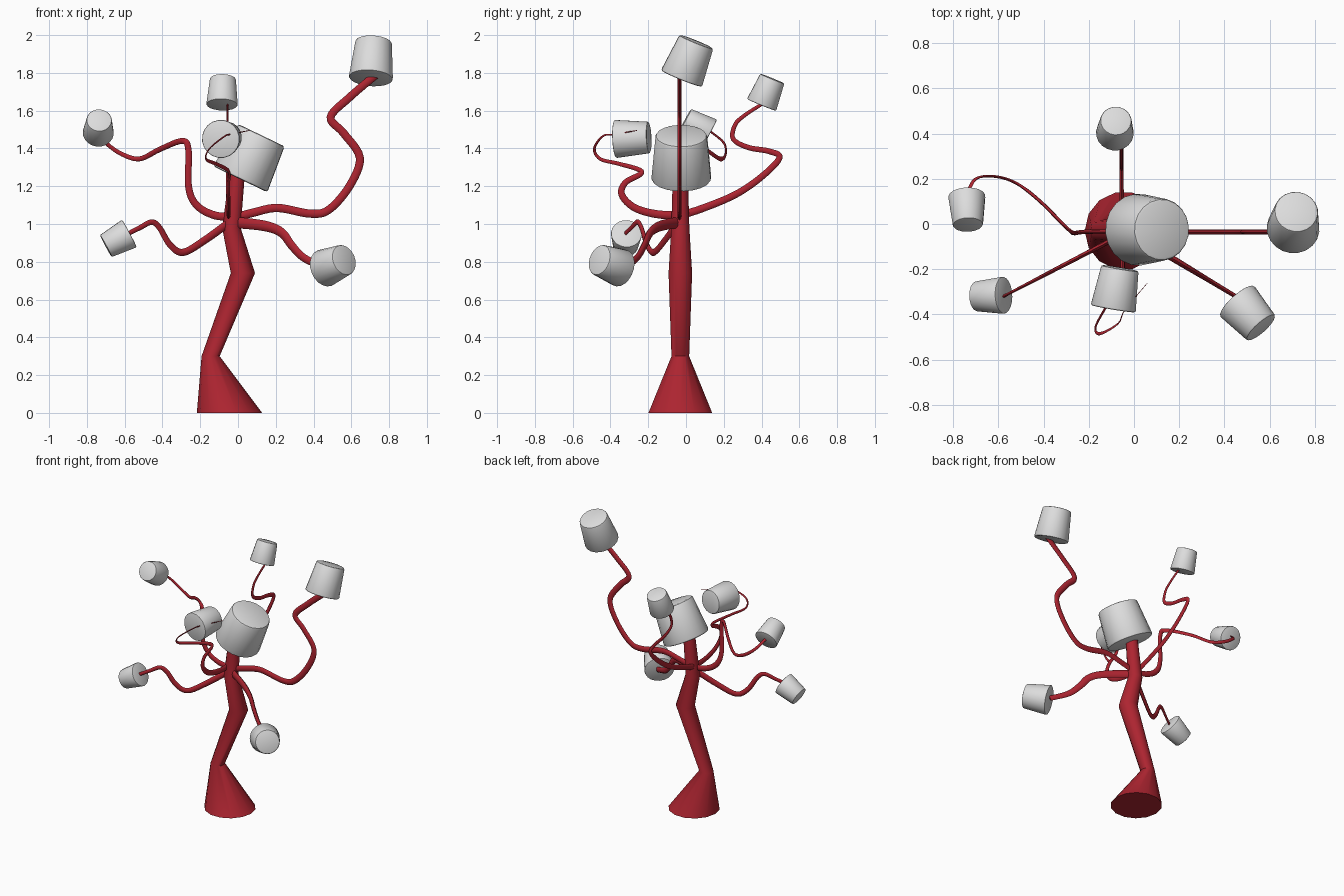
import bpy, bmesh, math
from mathutils import Vector

cube = bpy.data.objects.get("Cube")
if cube:
    bpy.data.objects.remove(cube, do_unlink=True)


def make_material(name, color):
    mat = bpy.data.materials.new(name)
    mat.use_nodes = True
    mat.diffuse_color = color
    mat.node_tree.nodes["Principled BSDF"].inputs["Base Color"].default_value = color
    return mat


red = make_material("bark red", (0.42, 0.018, 0.03, 1))
grey = make_material("pale grey", (0.72, 0.72, 0.72, 1))


def finish(bm, name, mat, angle):
    bmesh.ops.recalc_face_normals(bm, faces=bm.faces[:])
    mesh = bpy.data.meshes.new(name)
    bm.to_mesh(mesh)
    bm.free()
    mesh.materials.append(mat)
    obj = bpy.data.objects.new(name, mesh)
    bpy.context.collection.objects.link(obj)
    bpy.ops.object.select_all(action='DESELECT')
    obj.select_set(True)
    bpy.context.view_layer.objects.active = obj
    bpy.ops.object.shade_smooth_by_angle(angle=math.radians(angle))
    return obj


def ring(bm, centre, u, v, sides):
    """One elliptical loop with half axes u and v."""
    turns = [math.tau * i / sides for i in range(sides)]
    return [bm.verts.new(centre + u * math.cos(a) + v * math.sin(a)) for a in turns]


def loft(bm, rings):
    """Skin consecutive loops and close both ends."""
    for low, high in zip(rings, rings[1:]):
        for i in range(len(low)):
            j = (i + 1) % len(low)
            bm.faces.new((low[i], low[j], high[j], high[i]))
    bm.faces.new(rings[0][::-1])
    bm.faces.new(rings[-1])


def smooth_path(points, steps=6):
    """Rounded path that passes through every point."""
    pts = [Vector(p) for p in points]
    pts = [2 * pts[0] - pts[1]] + pts + [2 * pts[-1] - pts[-2]]
    path = []
    for a, b, c, d in zip(pts, pts[1:], pts[2:], pts[3:]):
        for s in range(steps):
            t = s / steps
            path.append(b + (c - a) * t / 2 + (2 * a - 5 * b + 4 * c - d) * t**2 / 2
                        + (3 * b - a - 3 * c + d) * t**3 / 2)
    return path + [pts[-2]]


def arm(name, points, flat_axis, start, end):
    """Tapering branch, half as thick along flat_axis as across it."""
    path = smooth_path(points)
    bm = bmesh.new()
    rings = []
    last = len(path) - 1
    for i, p in enumerate(path):
        tangent = (path[min(i + 1, last)] - path[max(i - 1, 0)]).normalized()
        wide = tangent.cross(Vector(flat_axis)).normalized()
        thin = wide.cross(tangent)
        r = start + (end - start) * i / last
        rings.append(ring(bm, p, wide * r, thin * r * 0.5, 8))
    loft(bm, rings)
    finish(bm, name, red, 60)


def cap(name, base, top, base_radius, top_radius):
    """Tapered drum with softened rims."""
    base, top = Vector(base), Vector(top)
    axis = (top - base).normalized()
    u = axis.orthogonal().normalized()
    v = axis.cross(u)
    bm = bmesh.new()
    rings = [ring(bm, base, u * base_radius, v * base_radius, 20),
             ring(bm, top, u * top_radius, v * top_radius, 20)]
    loft(bm, rings)
    rims = [e for e in bm.edges if any(len(f.verts) > 4 for f in e.link_faces)]
    bmesh.ops.bevel(bm, geom=rims, offset=base_radius * 0.08, segments=2,
                    profile=0.5, affect='EDGES')
    finish(bm, name, grey, 35)


# Trunk: flared foot and a crooked stem
DEPTH = -0.03
stem = [(-0.045, 0, 0.173), (-0.145, 0.3, 0.048), (0.026, 0.74, 0.064),
        (-0.035, 0.98, 0.049), (-0.005, 1.26, 0.041)]
bm = bmesh.new()
loft(bm, [ring(bm, Vector((x, DEPTH, z)), Vector((r, 0, 0)), Vector((0, r, 0)), 14)
          for x, z, r in stem])
finish(bm, "trunk", red, 45)

# Left upper arm, flat in depth
profile = [(-0.03, 1.03), (0.08, 1.06), (0.21, 1.085), (0.38, 1.055), (0.48, 1.075),
           (0.59, 1.2), (0.645, 1.35), (0.56, 1.48), (0.49, 1.565), (0.59, 1.67),
           (0.73, 1.79)]
arm("left_upper_arm", [(x, -0.035, z) for x, z in profile], (0, 1, 0), 0.022, 0.021)

# Back arm, flat sideways
profile = [(-0.05, 1.04), (0.08, 1.08), (0.26, 1.155), (0.4, 1.25), (0.495, 1.35),
           (0.44, 1.385), (0.33, 1.405), (0.25, 1.45), (0.26, 1.525), (0.31, 1.575),
           (0.41, 1.64)]
arm("back_arm", [(-0.055, y, z) for y, z in profile], (1, 0, 0), 0.021, 0.009)

# Lower arms run diagonally forward
profile = [(0.03, 1.02), (0.175, 0.915), (0.29, 0.85), (0.36, 0.89), (0.415, 0.98),
           (0.457, 1.01), (0.52, 0.98), (0.58, 0.95)]
arm("right_lower_arm", [(-x, -0.02 - 0.52 * x, z) for x, z in profile],
    (0.46, -0.88, 0), 0.022, 0.012)
profile = [(-0.03, 1.01), (0.14, 0.99), (0.23, 0.955), (0.285, 0.885), (0.35, 0.82),
           (0.46, 0.77)]
arm("left_lower_arm", [(x, -0.05 - 0.6 * x, z) for x, z in profile],
    (0.51, 0.86, 0), 0.03, 0.019)

# Right upper arm sweeps back before its tip
arm("right_upper_arm", [
    (0, -0.035, 1.04), (-0.12, -0.035, 1.045), (-0.22, -0.035, 1.1),
    (-0.262, -0.04, 1.2), (-0.262, -0.04, 1.39), (-0.295, -0.02, 1.44),
    (-0.415, 0.1, 1.395), (-0.52, 0.18, 1.345), (-0.615, 0.21, 1.37),
    (-0.7, 0.2, 1.43), (-0.74, 0.13, 1.49)], (0, 1, 0), 0.022, 0.009)

# Front arm loops round into its cap and ends in a fine point
arm("front_arm", [
    (-0.05, 0, 1.05), (-0.05, -0.14, 1.05), (-0.05, -0.27, 1.085),
    (-0.05, -0.34, 1.155), (-0.05, -0.32, 1.22), (-0.045, -0.24, 1.265),
    (-0.06, -0.255, 1.29), (-0.12, -0.36, 1.32), (-0.17, -0.455, 1.345),
    (-0.15, -0.485, 1.4), (-0.07, -0.44, 1.465), (-0.04, -0.38, 1.475),
    (0.06, -0.26, 1.495)], (1, 0, 0), 0.023, 0.002)

# Caps at the end of the trunk and every arm
cap("trunk_cap", (0.012, -0.025, 1.237), (0.124, -0.025, 1.47), 0.16, 0.137)
cap("left_upper_cap", (0.703, -0.024, 1.77), (0.718, 0.055, 1.965), 0.118, 0.097)
cap("back_cap", (-0.085, 0.4, 1.63), (-0.08, 0.457, 1.77), 0.084, 0.069)
cap("right_upper_cap", (-0.74, 0.125, 1.48), (-0.735, -0.005, 1.55), 0.083, 0.067)
cap("right_lower_cap", (-0.575, -0.315, 0.95), (-0.7, -0.32, 0.883), 0.083, 0.066)
cap("left_lower_cap", (0.455, -0.34, 0.765), (0.563, -0.46, 0.81), 0.102, 0.083)
cap("front_cap", (-0.092, -0.375, 1.45), (-0.062, -0.195, 1.458), 0.102, 0.084)
